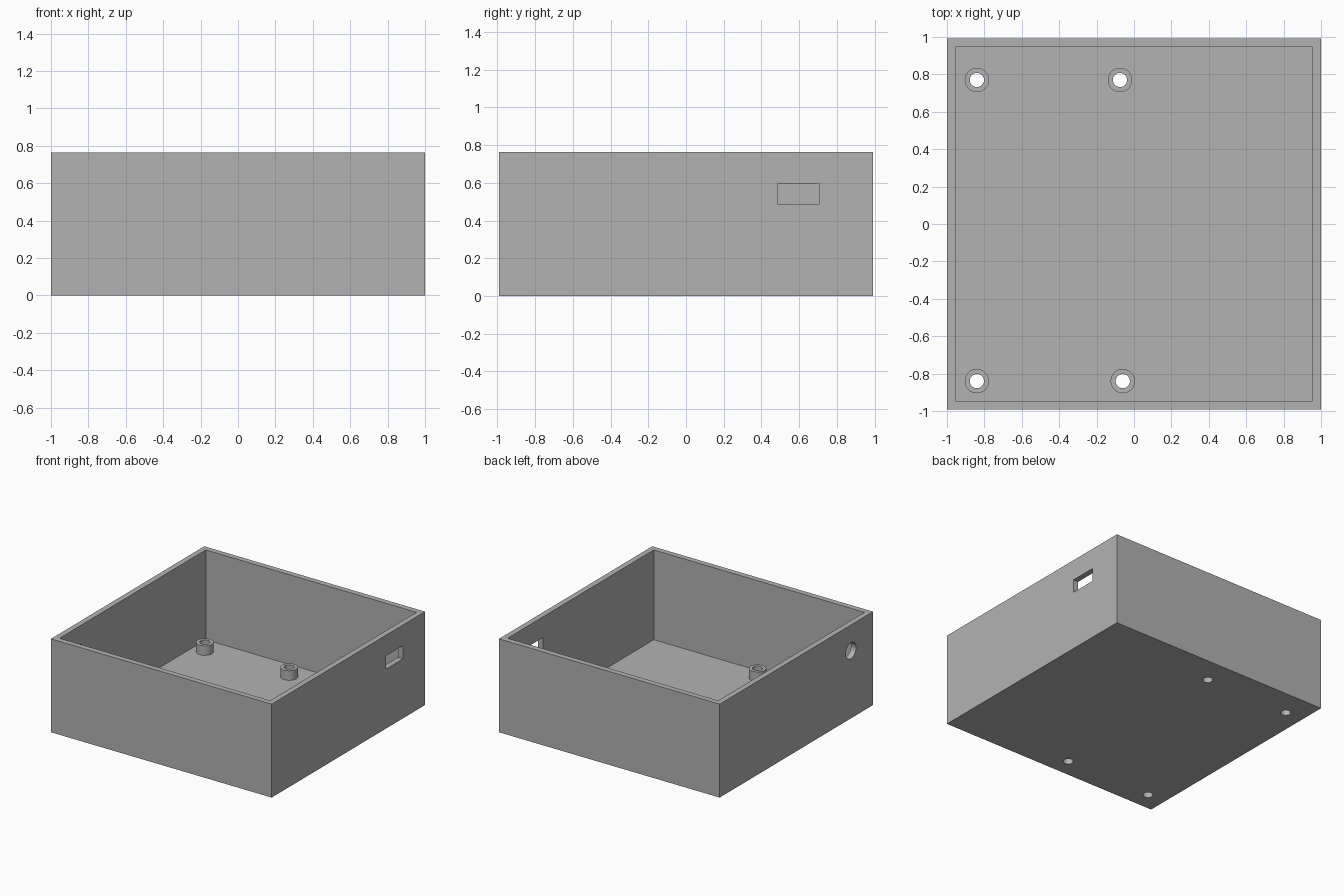
import bpy
import math

old = bpy.data.objects.get("Cube")
if old:
    bpy.data.objects.remove(old, do_unlink=True)

# Overall sizes
HALF_X, HALF_Y, HEIGHT = 1.0, 0.992, 0.765
WALL, FLOOR = 0.046, 0.03
POST_TOP, POST_R, BORE_R = 0.108, 0.065, 0.038
POSTS = [(-0.84, 0.77), (-0.075, 0.77), (-0.84, -0.84), (-0.06, -0.84)]

grey = bpy.data.materials.new("plain grey")
grey.use_nodes = True
colour = (0.448, 0.448, 0.448, 1)
grey.diffuse_color = colour
grey.node_tree.nodes["Principled BSDF"].inputs["Base Color"].default_value = colour


def box(name, low, high):
    centre = [(a + b) / 2 for a, b in zip(low, high)]
    bpy.ops.mesh.primitive_cube_add(size=1, location=centre)
    ob = bpy.context.object
    ob.name = name
    ob.scale = [b - a for a, b in zip(low, high)]
    bpy.ops.object.transform_apply(location=False, rotation=False, scale=True)
    ob.data.materials.append(grey)
    return ob


def cylinder(name, radius, depth, centre, rotation=(0, 0, 0)):
    bpy.ops.mesh.primitive_cylinder_add(vertices=48, radius=radius, depth=depth,
                                        location=centre, rotation=rotation)
    ob = bpy.context.object
    ob.name = name
    ob.data.materials.append(grey)
    return ob


def cut(target, cutter):
    """Subtract the cutter from the target and remove it."""
    bpy.context.view_layer.objects.active = target
    mod = target.modifiers.new("cut", "BOOLEAN")
    mod.operation = "DIFFERENCE"
    mod.solver = "EXACT"
    mod.object = cutter
    bpy.ops.object.modifier_apply(modifier=mod.name)
    bpy.data.objects.remove(cutter, do_unlink=True)


def smooth(ob):
    bpy.ops.object.select_all(action="DESELECT")
    ob.select_set(True)
    bpy.context.view_layer.objects.active = ob
    bpy.ops.object.shade_smooth_by_angle(angle=math.radians(30))


# Open-topped case
case = box("case", (-HALF_X, -HALF_Y, 0), (HALF_X, HALF_Y, HEIGHT))
cut(case, box("cavity", (WALL - HALF_X, WALL - HALF_Y, FLOOR),
              (HALF_X - WALL, HALF_Y - WALL, HEIGHT + 0.2)))

# Rectangular port in the left wall, round port in the right wall
cut(case, box("port_cutter", (HALF_X - 0.1, 0.485, 0.487), (HALF_X + 0.1, 0.707, 0.595)))
cut(case, cylinder("round_port_cutter", 0.066, 0.2, (-HALF_X, -0.705, 0.554),
                   (0, math.pi / 2, 0)))

# Hollow mounting posts with screw holes through the floor
for i, (x, y) in enumerate(POSTS):
    post = cylinder(f"mounting_post_{i + 1}", POST_R, POST_TOP - FLOOR,
                    (x, y, (POST_TOP + FLOOR) / 2))
    for part in (case, post):
        cut(part, cylinder("bore_cutter", BORE_R, 0.6, (x, y, 0)))
    smooth(post)
smooth(case)
